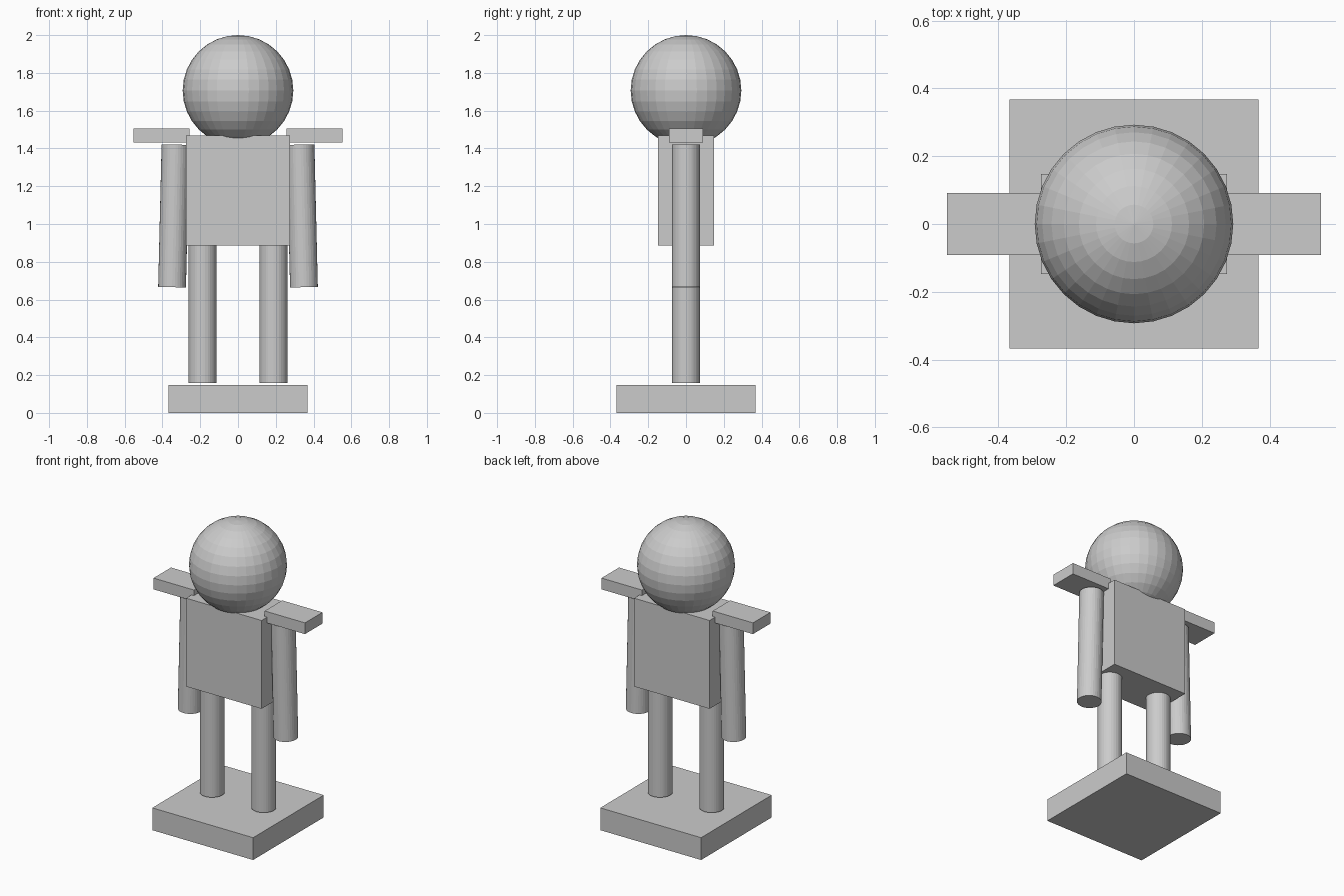
import bpy

if "Cube" in bpy.data.objects:
    bpy.data.objects.remove(bpy.data.objects["Cube"])


def box(name, center, size):
    bpy.ops.mesh.primitive_cube_add(size=1, location=center)
    ob = bpy.context.object
    ob.name = name
    ob.scale = size
    bpy.ops.object.transform_apply(location=False, rotation=False, scale=True)
    return ob


def rod(name, center, radius, length, tilt=0.0):
    bpy.ops.mesh.primitive_cylinder_add(vertices=32, radius=radius, depth=length,
                                        location=center, rotation=(0, tilt, 0))
    ob = bpy.context.object
    ob.name = name
    return ob


# Square base slab and torso block
box("base", (0, 0, 0.0735), (0.735, 0.735, 0.147))
box("torso", (0, 0, 1.178), (0.55, 0.294, 0.582))

# Faceted round head, sunk slightly into the torso
bpy.ops.mesh.primitive_uv_sphere_add(segments=32, ring_count=16, radius=0.293,
                                     location=(0, 0, 1.707))
bpy.context.object.name = "head"

# Paired limbs: legs, slightly splayed arms, shoulder plates
for side, s in (("left", -1), ("right", 1)):
    rod(f"{side}_leg", (s * 0.188, 0, 0.525), 0.0735, 0.735)
    rod(f"{side}_arm", (s * 0.340, 0, 1.043), 0.0735, 0.755, -s * 0.024)
    box(f"{side}_shoulder", (s * 0.405, 0, 1.469), (0.294, 0.182, 0.074))
